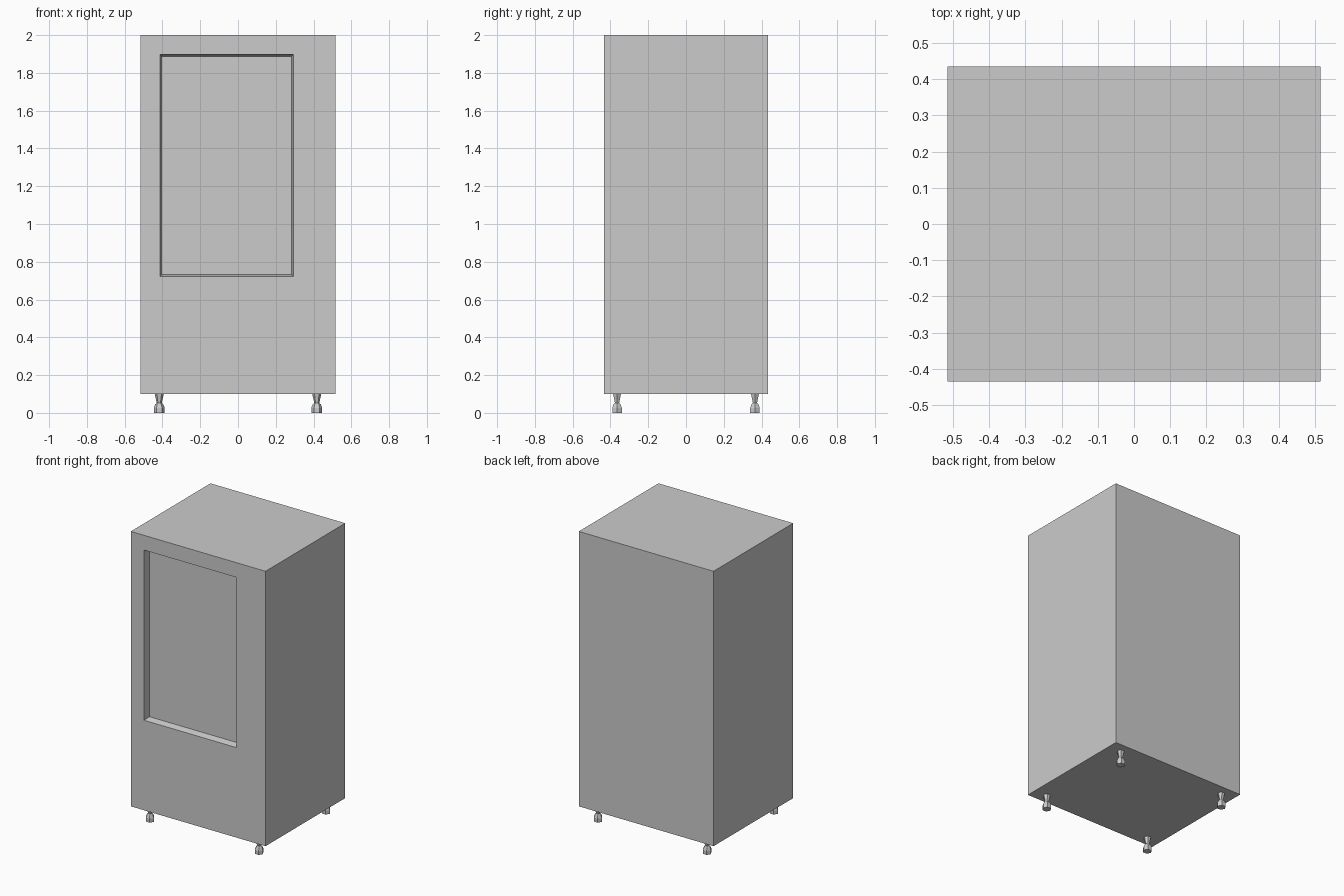
import bpy, bmesh, math

if "Cube" in bpy.data.objects:
    bpy.data.objects.remove(bpy.data.objects["Cube"])

HX, HY = 0.515, 0.435          # cabinet half width / half depth
Z0, Z1 = 0.10, 2.0


def make_object(name, bm):
    bmesh.ops.recalc_face_normals(bm, faces=bm.faces[:])
    mesh = bpy.data.meshes.new(name)
    bm.to_mesh(mesh)
    bm.free()
    obj = bpy.data.objects.new(name, mesh)
    bpy.context.collection.objects.link(obj)
    return obj


def ring_y(bm, x0, x1, z0, z1, y):
    """Rectangle of vertices facing the front."""
    return [bm.verts.new((x, y, z)) for x, z in ((x0, z0), (x1, z0), (x1, z1), (x0, z1))]


def loft(bm, rings):
    """Skin consecutive vertex rings with quads."""
    for a, b in zip(rings, rings[1:]):
        n = len(a)
        for i in range(n):
            j = (i + 1) % n
            bm.faces.new((a[i], a[j], b[j], b[i]))


# Cabinet: back, front rim, then a shallow window recess with slanted walls
bm = bmesh.new()
rings = [
    ring_y(bm, -HX, HX, Z0, Z1, HY),
    ring_y(bm, -HX, HX, Z0, Z1, -HY),
    ring_y(bm, -0.413, 0.293, 0.722, 1.898, -HY),
    ring_y(bm, -0.404, 0.284, 0.732, 1.888, -HY + 0.045),
]
loft(bm, rings)
bm.faces.new(rings[0])
bm.faces.new(rings[-1])
make_object("cabinet", bm)


# Feet: six-sided turned profile (radius, height)
FOOT = [(0.029, 0.0), (0.029, 0.027), (0.021, 0.046), (0.013, 0.052), (0.024, Z0)]


def foot(name, cx, cy):
    bm = bmesh.new()
    rings = [[bm.verts.new((cx + r * math.cos(k * math.pi / 3),
                            cy + r * math.sin(k * math.pi / 3), z)) for k in range(6)]
             for r, z in FOOT]
    loft(bm, rings)
    bm.faces.new(rings[0])
    bm.faces.new(rings[-1])
    make_object(name, bm)


for sx, side in ((-1, "left"), (1, "right")):
    for sy, end in ((-1, "front"), (1, "back")):
        foot(f"{end}_{side}_foot", sx * 0.417, sy * 0.365)
